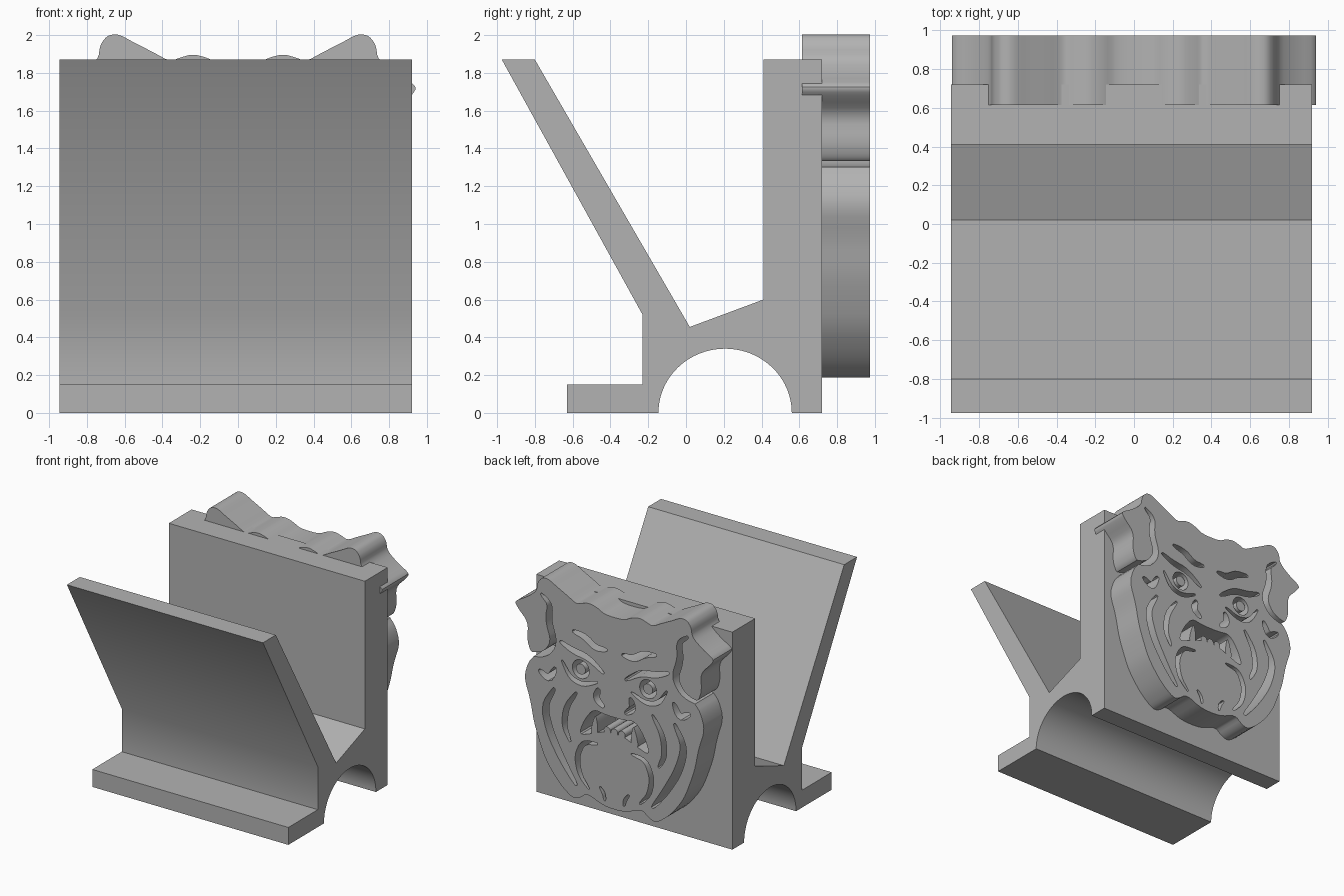
import bpy, bmesh, math
from mathutils import Vector

default_cube = bpy.data.objects.get("Cube")
if default_cube:
    bpy.data.objects.remove(default_cube, do_unlink=True)

# One plain colour for everything
grey = bpy.data.materials.new("plain grey")
grey.use_nodes = True
colour = (0.45, 0.45, 0.45, 1)
grey.diffuse_color = colour
for node in grey.node_tree.nodes:
    if node.type == "BSDF_PRINCIPLED":
        node.inputs["Base Color"].default_value = colour

PLATE_BACK, FACE_BACK = 0.72, 0.973


def rounded(points, closed=True, rounds=2):
    """Corner cutting, which turns a rough outline into a soft one."""
    points = [Vector(p) for p in points]
    for _ in range(rounds):
        pairs = list(zip(points, points[1:] + points[:1]))
        if not closed:
            pairs.pop()
        soft = []
        for a, b in pairs:
            soft += [a.lerp(b, 0.22), a.lerp(b, 0.78)]
        points = soft if closed else [points[0]] + soft + [points[-1]]
    return points


def add_prism(bm, outline, direction, place):
    """Fill an outline and sweep it along a direction."""
    face = bm.faces.new([bm.verts.new(place(*p)) for p in outline])
    swept = bmesh.ops.extrude_face_region(bm, geom=[face])
    moved = [g for g in swept["geom"] if isinstance(g, bmesh.types.BMVert)]
    bmesh.ops.translate(bm, verts=moved, vec=direction)


def finish(bm, name):
    bmesh.ops.recalc_face_normals(bm, faces=bm.faces)
    mesh = bpy.data.meshes.new(name)
    bm.to_mesh(mesh)
    bm.free()
    obj = bpy.data.objects.new(name, mesh)
    bpy.context.collection.objects.link(obj)
    mesh.materials.append(grey)
    return obj


def select_only(obj):
    bpy.ops.object.select_all(action="DESELECT")
    obj.select_set(True)
    bpy.context.view_layer.objects.active = obj


def smooth(obj):
    select_only(obj)
    bpy.ops.object.shade_smooth_by_angle(angle=math.radians(32))


def relief(name, outlines, front, back):
    """Upright slabs drawn in x and z, between two depths."""
    bm = bmesh.new()
    for outline in outlines:
        add_prism(bm, outline, (0, back - front, 0), lambda x, z: (x, front, z))
    return finish(bm, name)


def mirrored(outline):
    return [Vector((-p[0], p[1])) for p in outline]


def stroke(path, width):
    """A groove outline, thick in the middle and thin at both ends."""
    path = rounded(path, closed=False)
    left, right = [], []
    last = len(path) - 1
    for i, p in enumerate(path):
        along = (path[min(i + 1, last)] - path[max(i - 1, 0)]).normalized()
        across = Vector((-along.y, along.x))
        half = width * (0.12 + 0.38 * math.sin(math.pi * i / last))
        left.append(p + across * half)
        right.append(p - across * half)
    return left + right[::-1]


def disc(x, z, radius, sides=28):
    turns = [math.tau * i / sides for i in range(sides)]
    return [Vector((x + radius * math.cos(t), z + radius * math.sin(t))) for t in turns]


# Stand: side profile with foot, sloping rest, seat, upright plate and arch
profile = [(-0.63, 0), (-0.63, 0.15), (-0.23, 0.15), (-0.23, 0.52),
           (-0.975, 1.87), (-0.8, 1.87), (0.02, 0.455), (0.41, 0.6),
           (0.41, 1.87), (PLATE_BACK, 1.87), (PLATE_BACK, 0)]
steps = 40
for i in range(steps + 1):
    angle = math.pi * i / steps
    profile.append((0.207 + 0.353 * math.cos(angle), 0.34 * math.sin(angle)))
bm = bmesh.new()
add_prism(bm, profile, (1.865, 0, 0), lambda y, z: (-0.945, y, z))
smooth(finish(bm, "stand"))

# Head outline, half of it, from the crown round the ear to the chin
crown = [(0.09, 1.84), (0.16, 1.88), (0.24, 1.9), (0.31, 1.88), (0.36, 1.86),
         (0.45, 1.91), (0.55, 1.96), (0.63, 2.005), (0.69, 2), (0.73, 1.95),
         (0.74, 1.87), (0.84, 1.79), (0.95, 1.73), (0.92, 1.68)]
jowl = [(0.82, 1.58), (0.83, 1.43), (0.8, 1.34), (0.75, 1.32), (0.82, 1.24),
        (0.86, 1.1), (0.8, 0.92), (0.77, 0.76), (0.74, 0.66), (0.66, 0.45),
        (0.53, 0.28), (0.4, 0.18), (0.33, 0.2), (0.26, 0.26), (0.1, 0.19)]
half_head = crown + jowl
head_outline = rounded(half_head + mirrored(half_head)[::-1])
head = relief("head", [head_outline], 0.7, FACE_BACK)

# Crest and ear tops, which reach forward over the plate
crest = [p for p in head_outline if p[1] > 1.68]
smooth(relief("ear_crest", [crest], 0.615, 0.71))

# Grooves down to the plate, each with its width
side_grooves = [
    # ear fold and the gap under the ear
    ([(0.7, 1.86), (0.61, 1.79), (0.63, 1.65), (0.57, 1.47), (0.66, 1.34), (0.87, 1.3)], 0.06),
    # brow and frown
    ([(0.4, 1.62), (0.28, 1.6), (0.18, 1.53), (0.07, 1.54)], 0.06),
    ([(0.52, 1.5), (0.4, 1.45), (0.25, 1.43), (0.1, 1.33)], 0.055),
    # under the eye
    ([(0.5, 1.34), (0.42, 1.21), (0.3, 1.18), (0.16, 1.24)], 0.04),
    # cheek folds
    ([(0.72, 1.2), (0.62, 1.14), (0.56, 1.26)], 0.06),
    ([(0.57, 1.08), (0.67, 0.9), (0.61, 0.68), (0.48, 0.46), (0.36, 0.3)], 0.07),
    ([(0.36, 1.1), (0.46, 0.95), (0.48, 0.78), (0.42, 0.66)], 0.05),
    # side of the nose
    ([(0.15, 1.19), (0.18, 1.1), (0.1, 1.04)], 0.06),
    # edge of the chin
    ([(0.16, 0.71), (0.3, 0.69), (0.36, 0.55), (0.33, 0.4), (0.24, 0.3)], 0.045),
    ([(0.09, 0.24), (0.1, 0.3), (0.14, 0.35)], 0.03),
]
grooves = []
for path, width in side_grooves:
    outline = stroke(path, width)
    grooves += [outline, mirrored(outline)]

# Eye sockets and the open mouth
EYE_X, EYE_Z = 0.32, 1.31
for side in (-1, 1):
    grooves.append(disc(side * EYE_X, EYE_Z, 0.08))
half_mouth = [(0.08, 0.98), (0.2, 1.0), (0.29, 0.88), (0.34, 0.74), (0.2, 0.79), (0.08, 0.84)]
grooves.append(rounded(half_mouth + mirrored(half_mouth)[::-1]))

cutter = relief("groove_cutter", grooves, 0.715, 1.1)
cutter.hide_render = True
cut = head.modifiers.new("grooves", "BOOLEAN")
cut.operation = "DIFFERENCE"
cut.solver = "EXACT"
cut.use_self = True
cut.object = cutter
select_only(head)
bpy.ops.object.modifier_apply(modifier=cut.name)
bpy.data.objects.remove(cutter, do_unlink=True)
smooth(head)

# Eyes, fangs, small teeth and lower lip standing inside the openings
eyes = [disc(side * EYE_X, EYE_Z, 0.045) for side in (-1, 1)]
smooth(relief("eyes", eyes, 0.71, FACE_BACK))

fang = rounded([(0.16, 0.78), (0.23, 0.78), (0.21, 0.88), (0.18, 0.96), (0.16, 0.88)])
smooth(relief("fangs", [fang, mirrored(fang)], 0.71, FACE_BACK))

teeth = [disc(0.07 * i, 0.85, 0.032, 16) for i in (-1, 0, 1)]
smooth(relief("small_teeth", teeth, 0.71, FACE_BACK))
